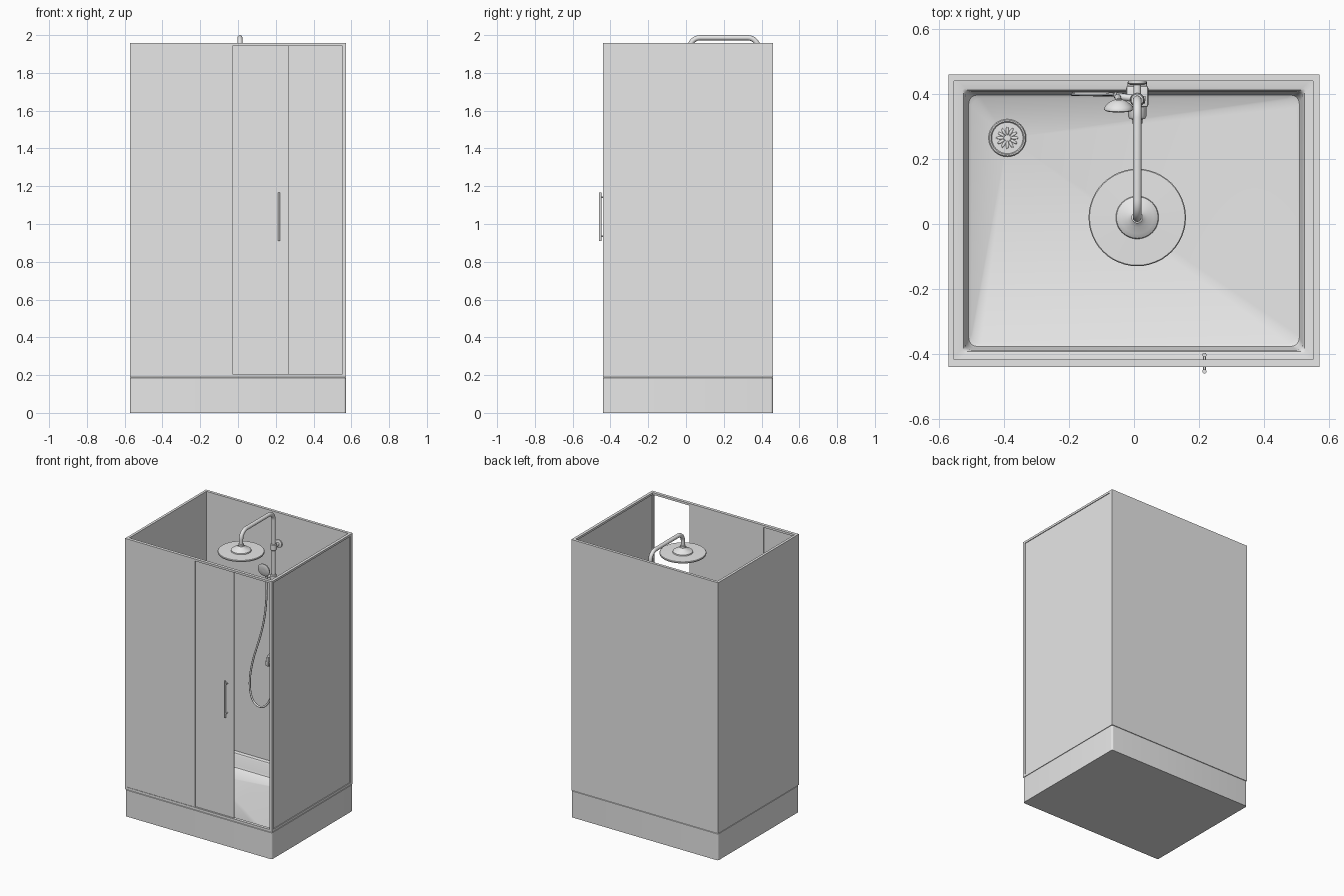
import bpy, bmesh, math
from mathutils import Vector

if "Cube" in bpy.data.objects:
    bpy.data.objects.remove(bpy.data.objects["Cube"])

grey = bpy.data.materials.new("light grey")
grey.diffuse_color = (0.8, 0.8, 0.8, 1)
grey.use_nodes = True
grey.node_tree.nodes["Principled BSDF"].inputs["Base Color"].default_value = grey.diffuse_color

def finish(name, bm, smooth=True):
    bmesh.ops.recalc_face_normals(bm, faces=bm.faces)
    me = bpy.data.meshes.new(name)
    bm.to_mesh(me)
    bm.free()
    ob = bpy.data.objects.new(name, me)
    bpy.context.collection.objects.link(ob)
    me.materials.append(grey)
    if smooth:
        bpy.ops.object.select_all(action='DESELECT')
        ob.select_set(True)
        bpy.context.view_layer.objects.active = ob
        bpy.ops.object.shade_smooth_by_angle(angle=math.radians(35))
    return ob

def box(name, lo, hi, bevel=0):
    bm = bmesh.new()
    bmesh.ops.create_cube(bm, size=1)
    lo, hi = Vector(lo), Vector(hi)
    for v in bm.verts:
        v.co = Vector([(a + b) / 2 + c * (b - a) for a, b, c in zip(lo, hi, v.co)])
    if bevel:
        bmesh.ops.bevel(bm, geom=bm.edges[:], offset=bevel, segments=2, profile=0.5, affect='EDGES')
    return finish(name, bm, bool(bevel))

def lathe(name, profile, loc, axis=(0, 0, 1), n=32):
    # profile: (radius, height along axis), capped at both ends
    bm = bmesh.new()
    rings = [[bm.verts.new((r * math.cos(2 * math.pi * i / n), r * math.sin(2 * math.pi * i / n), h))
              for i in range(n)] for r, h in profile]
    for a, b in zip(rings, rings[1:]):
        for i in range(n):
            bm.faces.new((a[i], a[(i + 1) % n], b[(i + 1) % n], b[i]))
    bm.faces.new(rings[0])
    bm.faces.new(rings[-1])
    q = Vector((0, 0, 1)).rotation_difference(Vector(axis))
    for v in bm.verts:
        v.co = q @ v.co + Vector(loc)
    return finish(name, bm)

def rod(name, a, b, r, n=20):
    d = Vector(b) - Vector(a)
    return lathe(name, [(r, 0), (r, d.length)], a, d.normalized(), n)

def tube(name, pts, r, kind='POLY'):
    cu = bpy.data.curves.new(name, 'CURVE')
    cu.dimensions = '3D'
    cu.bevel_depth, cu.bevel_resolution, cu.use_fill_caps = r, 4, True
    sp = cu.splines.new(kind)
    sp.points.add(len(pts) - 1)
    for p, co in zip(sp.points, pts):
        p.co = (*co, 1)
    if kind == 'NURBS':
        sp.use_endpoint_u, sp.order_u, sp.resolution_u = True, 4, 8
    ob = bpy.data.objects.new(name, cu)
    bpy.context.collection.objects.link(ob)
    cu.materials.append(grey)
    bpy.ops.object.select_all(action='DESELECT')
    ob.select_set(True)
    bpy.context.view_layer.objects.active = ob
    bpy.ops.object.convert(target='MESH')
    bpy.ops.object.shade_smooth_by_angle(angle=math.radians(40))

W, Y0, Y1, ZT, TOP = 0.572, -0.44, 0.46, 0.19, 1.957
DX, DY = -0.39, 0.265

# Tray: stacked rounded rectangles, floor falling to the drain
bm = bmesh.new()
def ring(inset, z, r, n=6):
    x, a, b = W - inset, Y0 + inset, Y1 - inset
    out = []
    for k, (cx, cy) in enumerate([(x - r, b - r), (r - x, b - r), (r - x, a + r), (x - r, a + r)]):
        for i in range(n + 1):
            t = math.pi / 2 * (k + i / n)
            out.append(bm.verts.new((cx + r * math.cos(t), cy + r * math.sin(t), z)))
    return out
rings = [ring(*s) for s in [(0, 0, .012), (0, ZT - .004, .012), (.004, ZT, .010), (.042, ZT, .012),
                            (.047, ZT - .002, .014), (.052, ZT - .012, .018), (.058, .11, .022),
                            (.063, .096, .026), (.072, .09, .03)]]
for a, b in zip(rings, rings[1:]):
    for i in range(len(a)):
        j = (i + 1) % len(a)
        bm.faces.new((a[i], a[j], b[j], b[i]))
bm.faces.new(rings[0])
low = bm.verts.new((DX, DY, 0.072))
for i in range(len(rings[-1])):
    bm.faces.new((rings[-1][i], rings[-1][(i + 1) % len(rings[-1])], low))
finish("shower_tray", bm)

# Drain: cover with rim and a rosette of petals
lathe("drain_cover", [(.058, .068), (.058, .084), (.055, .087), (.051, .087), (.048, .083), (.003, .084)], (DX, DY, 0))
bm = bmesh.new()
for k in range(12):
    t = 2 * math.pi * k / 12
    vs = bmesh.ops.create_uvsphere(bm, u_segments=10, v_segments=6, radius=1)['verts']
    for v in vs:
        x, y, z = .022 + v.co.x * .013, v.co.y * .0045, v.co.z * .003
        v.co = (DX + x * math.cos(t) - y * math.sin(t), DY + x * math.sin(t) + y * math.cos(t), .084 + z)
finish("drain_petals", bm)

# Solid back and left walls
box("back_wall", (-W, Y1 - .02, ZT), (W, Y1, TOP))
box("left_wall", (-W, Y0 + .015, ZT), (-W + .018, Y1 - .02, TOP))

# Frame on front and right side
T = .018
for n, z0, z1 in [("bottom", ZT, ZT + .017), ("top", TOP - .015, TOP)]:
    box("front_rail_" + n, (-W, Y0, z0), (W, Y0 + .022, z1))
    box("right_rail_" + n, (W - .02, Y0 + .022, z0), (W, Y1 - .02, z1))
box("front_left_post", (-W, Y0, ZT + .017), (-W + T, Y0 + .015, TOP - .015))
box("front_right_post", (W - T, Y0, ZT + .017), (W, Y0 + T, TOP - .015))
box("back_right_post", (W - T, Y1 - .02 - .006, ZT + .017), (W, Y1 - .02, TOP - .015))

# Panels: fixed front, sliding door behind it, right side
box("fixed_front_panel", (-W + .015, Y0 + .003, ZT + .015), (-.03, Y0 + .009, TOP - .013))
box("sliding_door", (-.31, Y0 + .012, ZT + .015), (.27, Y0 + .018, TOP - .013))
box("right_panel", (W - .012, Y0 + .015, ZT + .015), (W - .005, Y1 - .02, TOP - .013))

# Door handle: a bar on each side joined by pins
for side, y in [("outer", -.454), ("inner", -.403)]:
    rod("door_handle_" + side, (.217, y, .91), (.217, y, 1.167), .0065)
for z in (.935, 1.142):
    rod("handle_pin", (.217, -.454, z), (.217, -.403, z), .004, 12)

# Riser pipe curving over to the rain head
PX, PY, HY, PZ, R = .01, .382, .02, 1.986, .055
def arc(cy, t0, t1):
    return [(PX, cy + R * math.cos(t0 + (t1 - t0) * i / 10), PZ - R + R * math.sin(t0 + (t1 - t0) * i / 10))
            for i in range(11)]
tube("riser_pipe", [(PX, PY, .93)] + arc(PY - R, 0, math.pi / 2)
     + arc(HY + R, math.pi / 2, math.pi) + [(PX, HY, 1.87)], .0138)

# Rain head
lathe("rain_head", [(.142, 1.836), (.149, 1.839), (.15, 1.847), (.147, 1.85), (.066, 1.852), (.064, 1.859),
                    (.05, 1.868), (.03, 1.875), (.018, 1.885), (.018, 1.898), (.014, 1.9)], (PX, HY, 0), n=48)

# Wall bracket near the top
rod("wall_bracket", (PX, PY, 1.74), (PX, Y1 - .02, 1.74), .012)
lathe("bracket_collar", [(.018, -.022), (.021, -.018), (.021, .018), (.018, .022)], (PX, PY, 1.74))
lathe("bracket_rose", [(.028, 0), (.028, .008), (.02, .012)], (PX, Y1 - .02, 1.74), (0, -1, 0))

# Hand shower with its slider
lathe("slider_collar", [(.018, -.025), (.022, -.02), (.022, .02), (.018, .025)], (PX, PY, 1.52))
rod("slider_arm", (PX + .025, PY, 1.52), (-.055, PY + .012, 1.52), .011)
lathe("hand_shower_head", [(.012, 0), (.026, .006), (.04, .018), (.045, .026), (.045, .031), (.04, .034), (.006, .032)],
      (-.047, .383, 1.575), (0, -1, -.15))
tube("hand_shower_handle", [(-.047, .378, 1.57), (-.05, .39, 1.53), (-.055, .397, 1.42)], .010)

# Mixer body, spout block, lever knob and wall rose
box("mixer_body", (-.024, .36, .90), (.044, .425, .98), .006)
box("mixer_wall_plate", (-.02, .42, .905), (.04, Y1 - .02, .975), .004)
lathe("mixer_knob", [(.028, 0), (.028, .03), (.024, .038), (.016, .04), (.016, .052)], (PX, .362, .94), (0, -1, 0))
box("mixer_lever", (.001, .305, .925), (.019, .325, .985), .004)

# Flexible hose hanging in a loop
tube("shower_hose", [(-.055, .397, 1.42), (-.057, .40, 1.30), (-.09, .40, 1.10), (-.16, .40, .92), (-.20, .40, .72),
                     (-.17, .40, .58), (-.08, .40, .56), (-.01, .395, .66), (.01, .39, .80), (.01, .39, .905)],
     .0065, 'NURBS')
